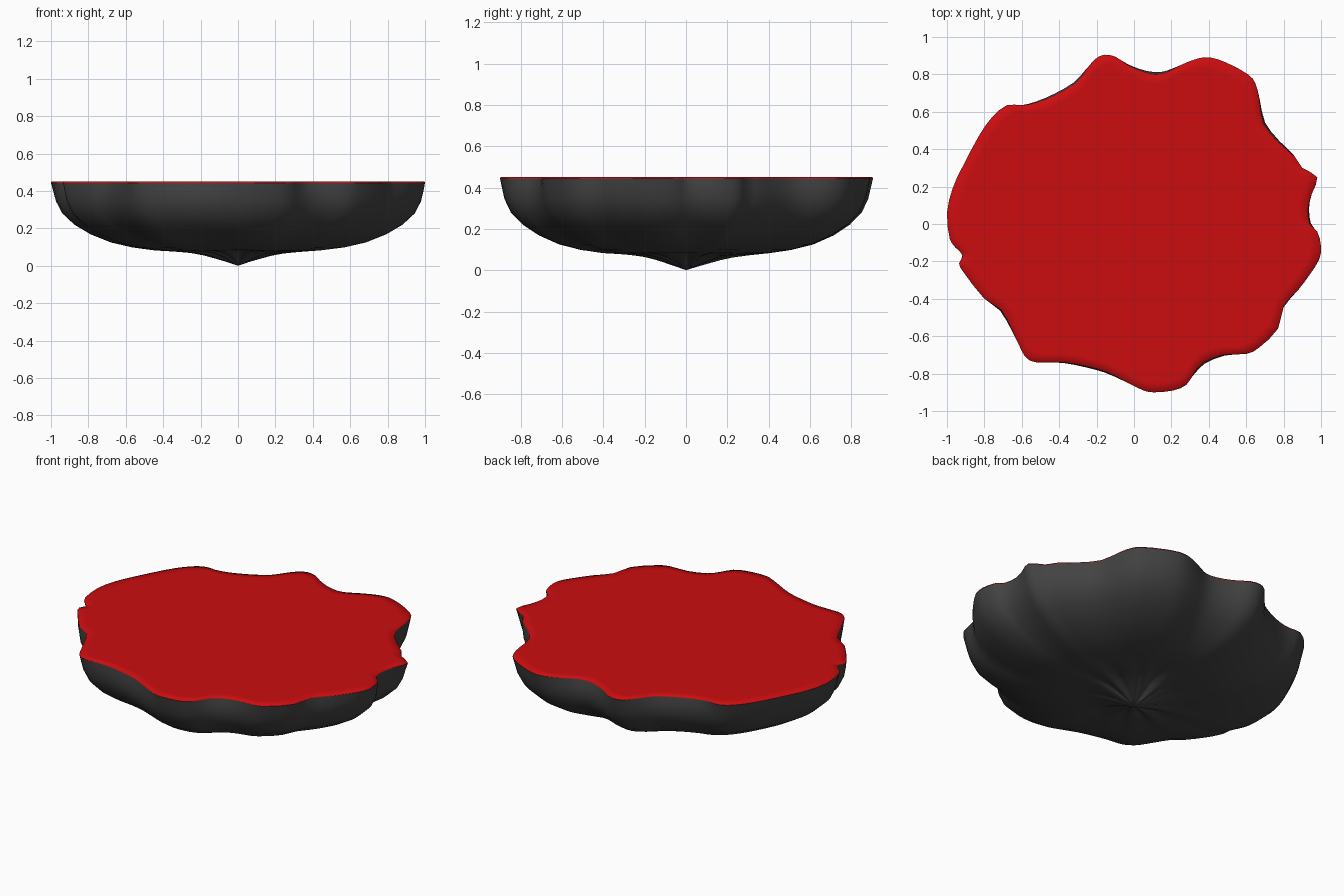
import bpy, math
from mathutils import Vector

if "Cube" in bpy.data.objects:
    bpy.data.objects.remove(bpy.data.objects["Cube"])

# Rim outline seen from the top (x, y), counter-clockwise
RIM = [(.94,.0),(.93,.08),(.95,.16),(.98,.25),(.90,.30),(.86,.36),(.77,.44),(.69,.54),
       (.67,.67),(.65,.75),(.61,.80),(.50,.86),(.41,.89),(.34,.885),(.25,.85),(.17,.81),
       (.11,.80),(.03,.82),(-.04,.855),(-.10,.895),(-.16,.905),(-.21,.88),(-.26,.82),
       (-.31,.755),(-.42,.69),(-.52,.65),(-.60,.635),(-.68,.635),(-.76,.57),(-.83,.47),
       (-.92,.30),(-.97,.19),(-1.0,.06),(-.985,-.08),(-.95,-.13),(-.915,-.17),(-.935,-.21),
       (-.91,-.26),(-.80,-.40),(-.71,-.46),(-.65,-.57),(-.60,-.68),(-.57,-.72),(-.52,-.74),
       (-.38,-.74),(-.26,-.76),(-.15,-.79),(-.05,-.84),(.05,-.89),(.11,-.90),(.21,-.89),
       (.28,-.86),(.32,-.80),(.37,-.74),(.48,-.70),(.60,-.695),(.67,-.66),(.77,-.56),
       (.80,-.44),(.88,-.35),(.94,-.27),(.99,-.19),(1.0,-.12),(.98,-.04)]
# Wall profile: radius factor, height, how far the waves fade out
PROFILE = [(1, .444, 0), (1.003, .40, .22), (.997, .345, .35), (.965, .28, .4), (.90, .22, .42),
           (.81, .168, .42), (.70, .125, .42), (.58, .098, .42), (.46, .082, .42),
           (.35, .074, .45), (.26, .065, .5), (.19, .052, .5), (.12, .034, .5), (.06, .018, .5)]


def resample(pts):
    """Catmull-Rom midpoints: doubles the closed outline."""
    p = [Vector(q) for q in pts]
    n, out = len(p), []
    for i in range(n):
        a, b, c, d = p[i - 1], p[i], p[(i + 1) % n], p[(i + 2) % n]
        out += [b, (9 * (b + c) - a - d) / 16]
    return out


def relax(pts, steps):
    p = list(pts)
    for _ in range(steps):
        p = [(p[i - 1] + p[i] * 2 + p[(i + 1) % len(p)]) / 4 for i in range(len(p))]
    return p


def rings_to_object(name, rings, tip, color, flip):
    """Bridge rings with quads and close the last one with a fan."""
    n = len(rings[0])
    verts = [v for r in rings for v in r] + [tip]
    faces = []
    for k in range(len(rings) - 1):
        for i in range(n):
            j = (i + 1) % n
            faces.append((k*n + i, k*n + j, (k+1)*n + j, (k+1)*n + i))
    base = (len(rings) - 1) * n
    faces += [(base + i, base + (i + 1) % n, len(verts) - 1) for i in range(n)]
    if flip:
        faces = [f[::-1] for f in faces]
    mesh = bpy.data.meshes.new(name)
    mesh.from_pydata(verts, [], faces)
    mesh.shade_smooth()
    mat = bpy.data.materials.new(name)
    mat.diffuse_color = color
    mat.use_nodes = True
    mat.node_tree.nodes["Principled BSDF"].inputs["Base Color"].default_value = mat.diffuse_color
    mesh.materials.append(mat)
    obj = bpy.data.objects.new(name, mesh)
    bpy.context.collection.objects.link(obj)
    return obj


outline = resample(RIM)
soft = relax(outline, 45)

# Outer shell, with pleats gathering towards the bottom point
rings = []
for s, z, w in PROFILE:
    ring = []
    for p, q in zip(outline, soft):
        v = p.lerp(q, w) * s
        a = math.atan2(p.y, p.x) + .4 * s
        pleat = abs(math.sin(5.5 * a + 1.2 * math.sin(2 * a))) + .5 * math.sin(13 * a + 1)
        fade = math.exp(-((s - .22) / .17) ** 2)
        ring.append((v.x, v.y, z + .013 * fade * pleat))
    rings.append(ring)
rings_to_object("outer_shell", rings, (0, 0, 0), (.055, .055, .055, 1), True)

# Red surface: thin lip, then flat across
surface = [[(p.x * s, p.y * s, z) for p in outline]
           for s, z in ((1, .444), (.997, .45), (.94, .45), (.5, .45))]
rings_to_object("red_surface", surface, (0, 0, .45), (.6, .004, .005, 1), False)
